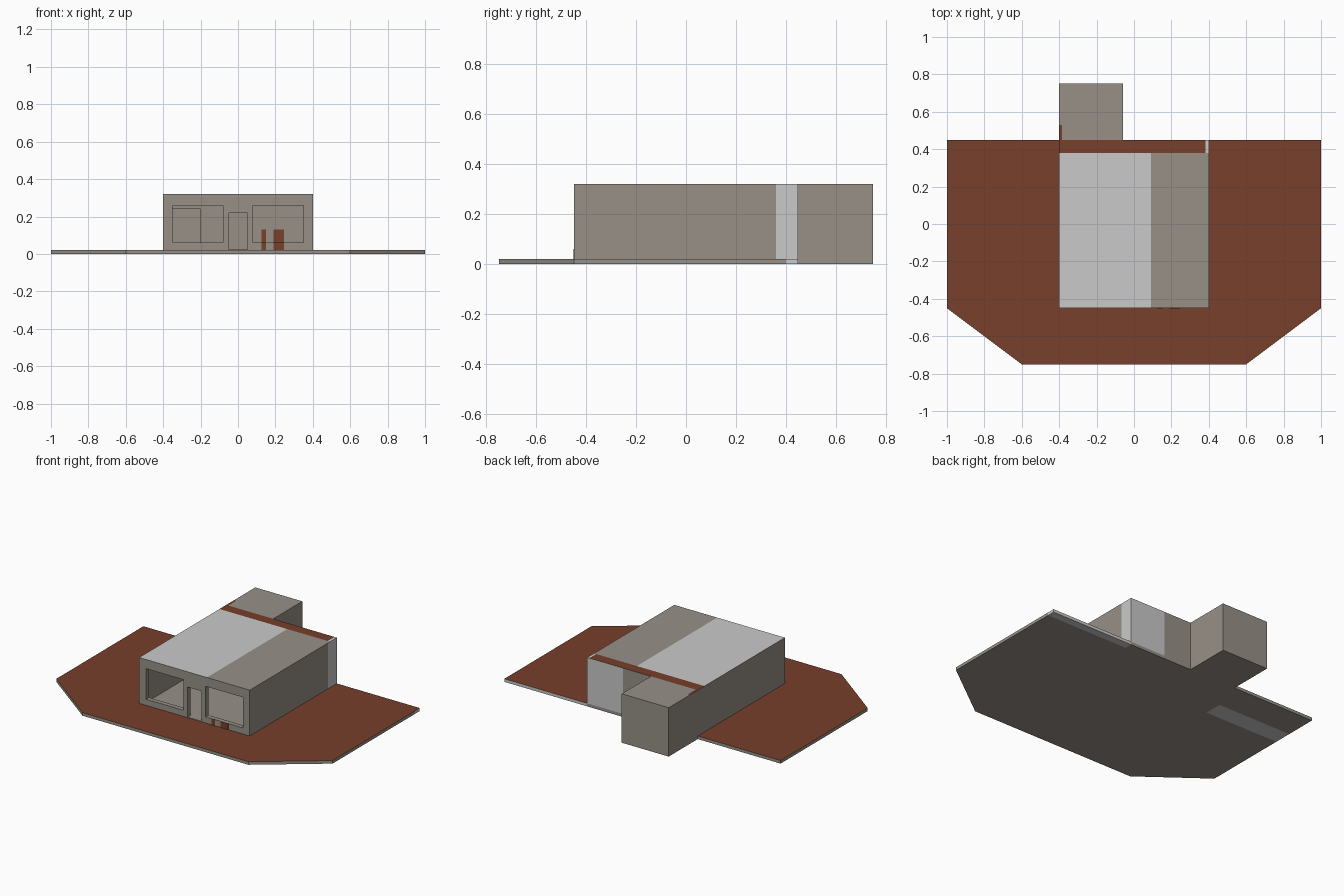
import bpy, bmesh
from mathutils import Vector

if "Cube" in bpy.data.objects:
    bpy.data.objects.remove(bpy.data.objects["Cube"])


def material(name, rgb):
    m = bpy.data.materials.new(name)
    m.diffuse_color = (*rgb, 1)
    m.use_nodes = True
    m.node_tree.nodes["Principled BSDF"].inputs["Base Color"].default_value = m.diffuse_color
    return m


MATS = [material("warm grey", (0.31, 0.28, 0.245)),
        material("red brown", (0.185, 0.05, 0.024)),
        material("pale grey", (0.59, 0.59, 0.59))]
GREY, BROWN, PALE = 0, 1, 2


def prism(name, outline, z0, z1, mat=GREY):
    """Extrude a counter-clockwise plan outline between two heights."""
    bm = bmesh.new()
    face = bm.faces.new([bm.verts.new((x, y, z0)) for x, y in outline])
    up = bmesh.ops.extrude_face_region(bm, geom=[face])["geom"]
    bmesh.ops.translate(bm, vec=(0, 0, z1 - z0),
                        verts=[v for v in up if isinstance(v, bmesh.types.BMVert)])
    bmesh.ops.recalc_face_normals(bm, faces=bm.faces)
    mesh = bpy.data.meshes.new(name)
    bm.to_mesh(mesh)
    bm.free()
    for m in MATS:
        mesh.materials.append(m)
    for p in mesh.polygons:
        p.material_index = mat
    ob = bpy.data.objects.new(name, mesh)
    bpy.context.collection.objects.link(ob)
    return ob


def box(name, x0, x1, y0, y1, z0, z1, mat=GREY):
    return prism(name, [(x0, y0), (x1, y0), (x1, y1), (x0, y1)], z0, z1, mat)


def cut(ob, cutter):
    mod = ob.modifiers.new("cut", 'BOOLEAN')
    mod.operation = 'DIFFERENCE'
    mod.solver = 'EXACT'
    mod.object = cutter
    bpy.context.view_layer.objects.active = ob
    bpy.ops.object.modifier_apply(modifier=mod.name)
    bpy.data.objects.remove(cutter)


def paint(ob, xs, ys, rule):
    """Split the faces along x and y planes, then colour them by a rule."""
    bm = bmesh.new()
    bm.from_mesh(ob.data)
    for axis, values in ((0, xs), (1, ys)):
        for v in values:
            co, no = Vector((0, 0, 0)), Vector((0, 0, 0))
            co[axis], no[axis] = v, 1
            bmesh.ops.bisect_plane(bm, geom=bm.verts[:] + bm.edges[:] + bm.faces[:],
                                   plane_co=co, plane_no=no)
    bm.normal_update()
    for f in bm.faces:
        f.material_index = rule(f.calc_center_median(), f.normal)
    bm.to_mesh(ob.data)
    bm.free()


# Ground slab with chamfered front corners and the rear wing footprint
slab = prism("ground_slab", [(-0.6, -0.75), (0.6, -0.75), (1, -0.45), (1, 0.45),
                             (-0.06, 0.45), (-0.06, 0.75), (-0.4, 0.75),
                             (-0.4, 0.45), (-1, 0.45), (-1, -0.45)], 0, 0.02)


def slab_rule(c, n):
    if n.z > 0.5:
        return BROWN
    if c.x > 0.4 and c.y > 0.4 and (n.z < -0.5 or n.y > 0.5 or n.x > 0.5):
        return PALE
    if n.z < -0.5 and c.x < -0.46 and 0.12 < c.y < 0.24:
        return PALE
    return GREY


paint(slab, (-0.46, 0.4), (0.12, 0.24, 0.4), slab_rule)

# Hollow L-shaped building: main hall and rear wing
house = prism("house_walls", [(-0.4, -0.45), (0.4, -0.45), (0.4, 0.45),
                              (-0.06, 0.45), (-0.06, 0.75), (-0.4, 0.75)], 0.02, 0.32)
F = 0.023  # indoor floor height
openings = [
    (-0.37, 0.37, -0.42, 0.42, F, 0.29),      # main hall
    (-0.37, -0.09, 0.45, 0.72, F, 0.29),      # rear wing room
    (-0.36, -0.20, 0.40, 0.47, F, 0.24),      # inner doorway
    (-0.35, -0.08, -0.5, -0.4, 0.06, 0.26),   # left window
    (0.08, 0.35, -0.5, -0.4, 0.06, 0.26),     # right window
    (-0.05, 0.05, -0.5, -0.4, F, 0.22),       # front door
]
for i, o in enumerate(openings):
    cut(house, box("cutter", *o))


def house_rule(c, n):
    if n.z > 0.5 and c.z > 0.31:              # roof patches
        if c.y > 0.45:
            return BROWN if c.x < -0.385 and c.y < 0.53 else GREY
        if c.y > 0.38:
            return PALE if c.x > 0.383 else BROWN
        return PALE if c.x < 0.09 else GREY
    if n.x > 0.5 and c.x > 0.39 and c.y > 0.36:
        return PALE                           # right wall corner
    if n.y > 0.5 and abs(c.y - 0.45) < 0.01 and c.x > 0.14:
        return PALE                           # back wall patch
    return GREY


paint(house, (-0.385, 0.09, 0.14, 0.383), (0.36, 0.38, 0.45, 0.53), house_rule)

# Brown stains below the right window and on the hall's back wall
for i, (x0, x1, top) in enumerate([(0.125, 0.15, 0.13), (0.19, 0.245, 0.13)]):
    box(f"sill_stain_{i + 1}", x0, x1, -0.452, -0.449, 0.02, 0.06, BROWN)
    box(f"hall_stain_{i + 1}", x0, x1, 0.418, 0.421, F, top, BROWN)
